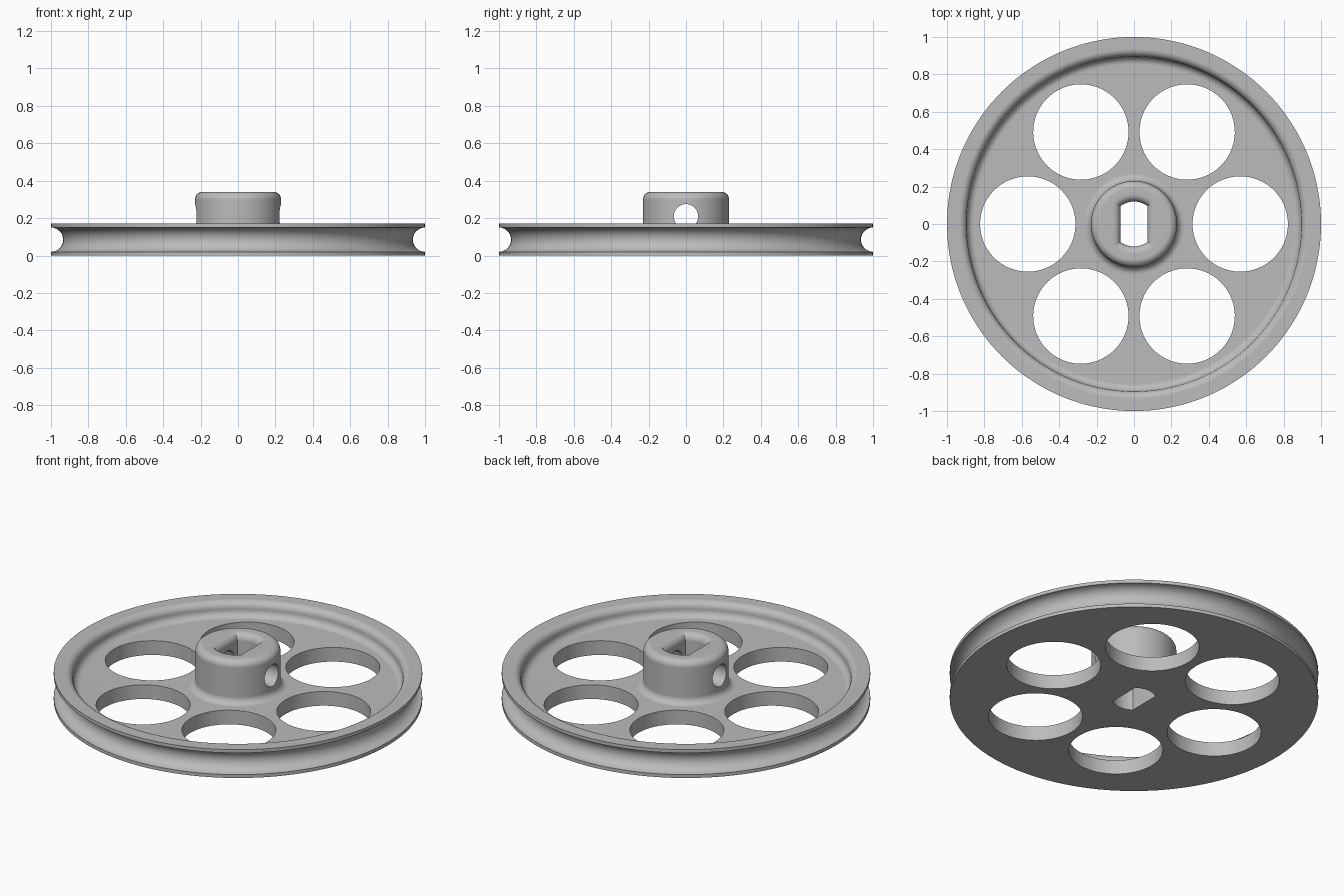
import bpy, bmesh
from math import sin, cos, pi, radians, asin, tau
from mathutils import Matrix

if "Cube" in bpy.data.objects:
    bpy.data.objects.remove(bpy.data.objects["Cube"], do_unlink=True)

HEIGHT, RIM_TOP, WEB_TOP = 0.34, 0.17, 0.085
FILLET = 0.04

grey = bpy.data.materials.new("plain grey")
grey.use_nodes = True
colour = (0.5, 0.5, 0.5, 1)
grey.diffuse_color = colour
grey.node_tree.nodes["Principled BSDF"].inputs["Base Color"].default_value = colour


def arc(cx, cz, radius, start, end, steps=8):
    """Points on a circular arc, angles in degrees."""
    angles = [radians(start + (end - start) * i / steps) for i in range(steps + 1)]
    return [(cx + radius * cos(a), cz + radius * sin(a)) for a in angles]


def make_object(name, bm):
    bmesh.ops.recalc_face_normals(bm, faces=bm.faces)
    mesh = bpy.data.meshes.new(name)
    bm.to_mesh(mesh)
    bm.free()
    mesh.materials.append(grey)
    obj = bpy.data.objects.new(name, mesh)
    bpy.context.collection.objects.link(obj)
    return obj


def lathe(name, profile, segments=144):
    bm = bmesh.new()
    verts = [bm.verts.new((r, 0, z)) for r, z in profile]
    edges = [bm.edges.new(pair) for pair in zip(verts, verts[1:])]
    bmesh.ops.spin(bm, geom=verts + edges, cent=(0, 0, 0), axis=(0, 0, 1),
                   angle=tau, steps=segments, use_merge=True)
    bmesh.ops.remove_doubles(bm, verts=bm.verts, dist=1e-5)
    return make_object(name, bm)


def cylinder_cutter(name, radius, depth, matrix):
    bm = bmesh.new()
    bmesh.ops.create_cone(bm, cap_ends=True, segments=64, radius1=radius,
                          radius2=radius, depth=depth, matrix=matrix)
    return make_object(name, bm)


def slot_ring(bm, grow, z, steps=12):
    """Double-flat bore outline, grown outwards by a distance."""
    radius, half = 0.12 + grow, 0.072 + grow
    spread = asin(half / radius)
    ring = []
    for side in (pi / 2, -pi / 2):
        for i in range(steps + 1):
            a = side + spread * (1 - 2 * i / steps) * -1
            ring.append(bm.verts.new((radius * cos(a), radius * sin(a), z)))
    return ring


def slot_cutter(name):
    bm = bmesh.new()
    levels = [(0, -0.1)]
    levels += [(g, z) for g, z in arc(FILLET, HEIGHT - FILLET, FILLET, 180, 90)]
    levels.append((FILLET, HEIGHT + 0.1))
    rings = [slot_ring(bm, g, z) for g, z in levels]
    count = len(rings[0])
    for low, high in zip(rings, rings[1:]):
        for i in range(count):
            j = (i + 1) % count
            bm.faces.new((low[i], low[j], high[j], high[i]))
    bm.faces.new(rings[0])
    bm.faces.new(rings[-1])
    return make_object(name, bm)


# Pulley body: grooved rim, thin web and raised hub in one turned profile
profile = [(0, 0), (1, 0)]
profile += arc(1, RIM_TOP / 2, 0.065, 270, 90, 20)
profile += [(1, RIM_TOP)]
profile += arc(0.935, RIM_TOP - FILLET, FILLET, 90, 180)
profile += arc(0.855, WEB_TOP + FILLET, FILLET, 0, -90)
profile += arc(0.27, WEB_TOP + FILLET, FILLET, 270, 180)
profile += arc(0.19, HEIGHT - FILLET, FILLET, 0, 90)
profile += [(0, HEIGHT)]
pulley = lathe("pulley_wheel", profile)

# Lightening holes, set screw hole and shaft bore
cutters = [cylinder_cutter("web_hole_cutter", 0.255, 0.6,
                           Matrix.Rotation(i * tau / 6, 4, "Z") @ Matrix.Translation((0.568, 0, 0)))
           for i in range(6)]
cutters.append(cylinder_cutter("screw_hole_cutter", 0.065, 0.7,
                               Matrix.Translation((0, 0, 0.21)) @ Matrix.Rotation(pi / 2, 4, "Y")))
cutters.append(slot_cutter("bore_cutter"))

bpy.ops.object.select_all(action="DESELECT")
pulley.select_set(True)
bpy.context.view_layer.objects.active = pulley
for cutter in cutters:
    cut = pulley.modifiers.new("cut", "BOOLEAN")
    cut.operation, cut.solver, cut.object = "DIFFERENCE", "EXACT", cutter
    bpy.ops.object.modifier_apply(modifier=cut.name)
    bpy.data.objects.remove(cutter, do_unlink=True)

# Smooth curves with crisp edges
bpy.ops.object.shade_smooth_by_angle(angle=radians(30))
weighted = pulley.modifiers.new("even shading", "WEIGHTED_NORMAL")
weighted.keep_sharp = True
